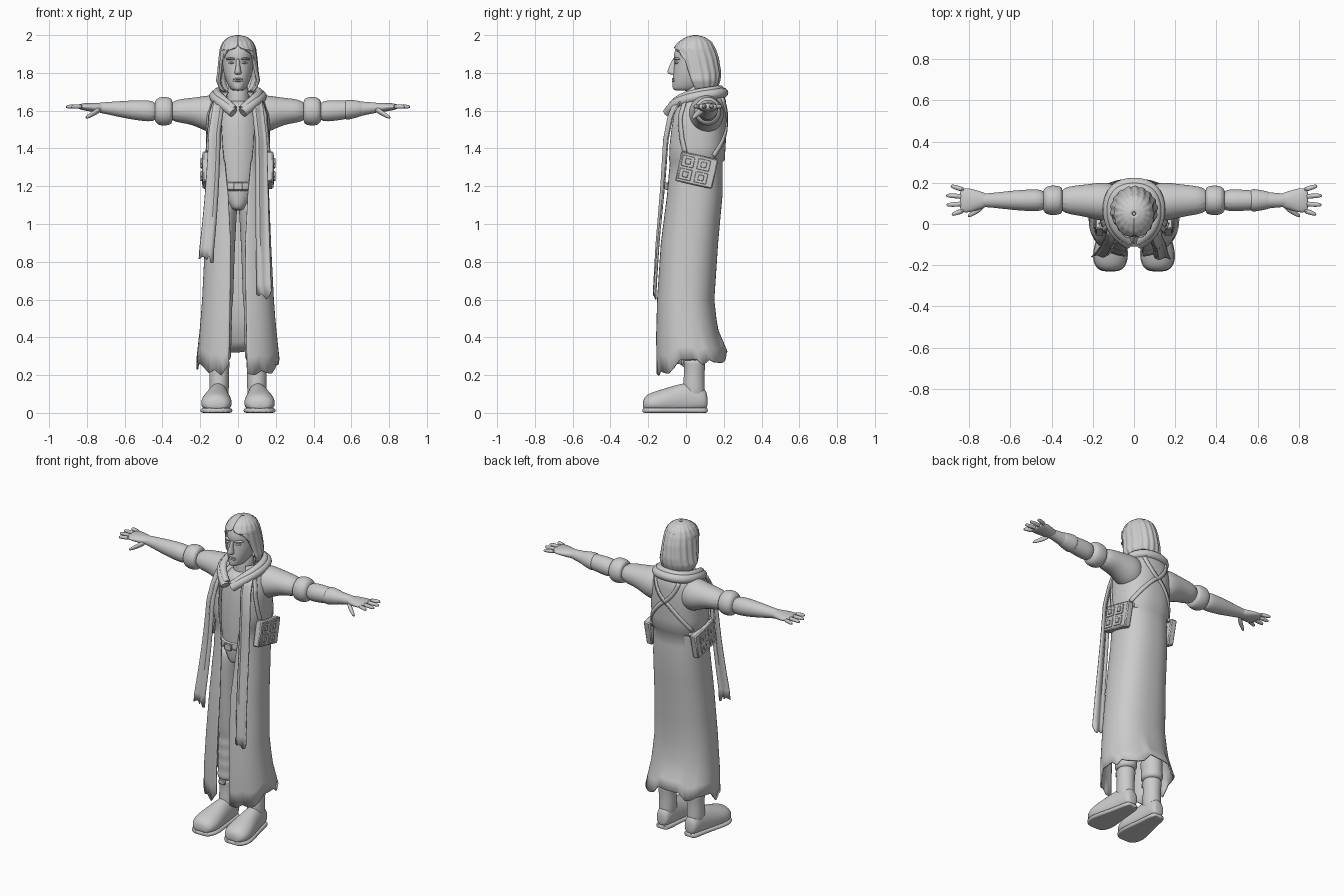
import bpy, bmesh, math, random
from mathutils import Vector

random.seed(4)
if "Cube" in bpy.data.objects:
    bpy.data.objects.remove(bpy.data.objects["Cube"], do_unlink=True)

grey = bpy.data.materials.new("plain grey")
grey.use_nodes = True
grey.diffuse_color = (0.6, 0.6, 0.6, 1)
grey.node_tree.nodes["Principled BSDF"].inputs["Base Color"].default_value = (0.6, 0.6, 0.6, 1)
made = []


def add(name, verts, faces, mirror=False, subsurf=0, thick=0.0, bevel=0.0):
    """Make a mesh object and give it its modifiers."""
    me = bpy.data.meshes.new(name)
    me.from_pydata([tuple(v) for v in verts], [], faces)
    bm = bmesh.new()
    bm.from_mesh(me)
    bmesh.ops.recalc_face_normals(bm, faces=bm.faces)
    bm.to_mesh(me)
    bm.free()
    me.materials.append(grey)
    ob = bpy.data.objects.new(name, me)
    bpy.context.collection.objects.link(ob)
    if thick:
        ob.modifiers.new("thickness", "SOLIDIFY").thickness = thick
    if bevel:
        ob.modifiers.new("bevel", "BEVEL").width = bevel
    if subsurf:
        ob.modifiers.new("smooth", "SUBSURF").levels = subsurf
        ob.modifiers["smooth"].render_levels = subsurf
    if mirror:
        ob.modifiers.new("mirror", "MIRROR")
    made.append(ob)
    return ob


def grid(rows, cols, close=False):
    return [(r * cols + c, r * cols + (c + 1) % cols, (r + 1) * cols + (c + 1) % cols, (r + 1) * cols + c)
            for r in range(rows - 1) for c in range(cols if close else cols - 1)]


def loft(name, axis, rings, n=14, clamp=None, subsurf=2, mirror=True):
    """Skin ellipses (position, centre pair, radius pair) along an axis."""
    order = {"x": (0, 1, 2), "y": (1, 0, 2), "z": (2, 0, 1)}[axis]
    verts = []
    for ring in rings:
        for i in range(n):
            t = math.tau * i / n
            v = [0, 0, 0]
            v[order[0]] = ring[0]
            v[order[1]] = ring[1] + ring[3] * math.cos(t)
            v[order[2]] = ring[2] + ring[4] * math.sin(t)
            if clamp:
                v[2] = min(max(v[2], clamp[0]), clamp[1])
            verts.append(v)
    last = (len(rings) - 1) * n
    faces = grid(len(rings), n, True) + [tuple(range(n)), tuple(range(last, last + n))]
    return add(name, verts, faces, mirror, subsurf)


def stack(name, profile, **kw):
    """Loft from rows of height, half width, front y, back y."""
    return loft(name, "z", [(z, 0, (f + b) / 2, rx, (b - f) / 2) for z, rx, f, b in profile], mirror=False, **kw)


def box(name, centre, size, tilt=0.0, bevel=0.004):
    c, s = math.cos(tilt), math.sin(tilt)
    verts = []
    for i in range(8):
        x, y, z = [(0.5 if i >> k & 1 else -0.5) * size[k] for k in range(3)]
        verts.append((centre[0] + x, centre[1] + y * c - z * s, centre[2] + y * s + z * c))
    faces = [(0, 1, 3, 2), (4, 5, 7, 6), (0, 1, 5, 4), (2, 3, 7, 6), (0, 2, 6, 4), (1, 3, 7, 5)]
    return add(name, verts, faces, centre[0] != 0, bevel=bevel)


def mix(table, z):
    """Interpolate a table of rows that run downwards in z."""
    for a, b in zip(table, table[1:]):
        if z >= b[0]:
            t = min(max((a[0] - z) / (a[0] - b[0]), 0), 1)
            return [p + (q - p) * t for p, q in zip(a[1:], b[1:])]
    return list(table[-1][1:])


def surf(profile, a, z, off=0.0, power=0.85):
    """Point on a garment; angle 0 is the front."""
    rx, f, b = mix(profile, z)
    bend = lambda v: math.copysign(abs(v) ** power, v)
    return Vector(((rx + off) * bend(math.sin(a)), (f + b) / 2 - ((b - f) / 2 + off) * bend(math.cos(a)), z))


# Coat: an open shell with a waist step and torn hem
coat = [(1.70, .09, -.01, .19), (1.66, .14, -.05, .21), (1.58, .17, -.08, .215), (1.45, .168, -.1, .212),
        (1.34, .168, -.1, .205), (1.325, .158, -.095, .193), (1.15, .165, -.105, .193), (.9, .175, -.135, .17),
        (.6, .19, -.155, .15), (.4, .205, -.16, .172), (.22, .22, -.158, .22)]
opening = [(1.7, .55), (1.4, .45), (1.15, .26), (.9, .17), (.2, .17)]
cols, teeth = 97, [random.uniform(-.025, .045) for _ in range(40)]
heights = [1.70, 1.68, 1.66, 1.62, 1.58, 1.5, 1.42, 1.34, 1.325, 1.25, 1.15, 1.02, .9, .75, .6, .5, .4, .31, .22]
verts = []
for z in heights:
    edge = mix(opening, z)[0]
    for i in range(cols):
        a = edge + (math.tau - 2 * edge) * i / (cols - 1)
        k, t = divmod(i / 3, 1)
        jag = teeth[int(k)] * (1 - t) + teeth[int(k) + 1] * t
        hem = .215 + .075 * (1 - math.cos(a)) / 2 + jag
        p = surf(coat, a, z)
        if z < .5:
            p.z = .5 - (.5 - z) * (.5 - hem) / .28
        verts.append(p)
add("long_coat", verts, grid(len(heights), cols), thick=.008)

# Clothing under the coat
stack("shirt", [(1.07, .035, -.06, .08), (1.1, .06, -.075, .13), (1.2, .12, -.085, .15), (1.4, .13, -.085, .17),
                (1.55, .13, -.075, .17), (1.62, .1, -.06, .16), (1.66, .06, -.02, .14)])
stack("belt", [(1.17, .1, -.06, .12), (1.175, .13, -.1, .16), (1.225, .13, -.1, .16), (1.23, .1, -.06, .12)], subsurf=1)
box("belt_buckle", (0, -.102, 1.2), (.05, .014, .042))

# Legs with wrapped shins
wraps = [(.27 + .035 * i, .1 - .001 * i, .045, .06 + .007 * (i % 2), .066 + .007 * (i % 2)) for i in range(10)]
loft("leg", "z", wraps + [(.66, .088, .04, .066, .075), (.9, .084, .04, .07, .09), (1.08, .075, .04, .073, .1),
                          (1.16, .06, .04, .06, .09)])
loft("boot_shaft", "z", [(.06, .1, .045, .05, .06), (.14, .1, .04, .054, .06), (.22, .1, .045, .052, .054),
                         (.27, .1, .045, .06, .062), (.285, .1, .045, .05, .05)])
box("boot_buckle", (.1, -.02, .27), (.045, .015, .03))
shoe = [(.115, .1, .06, .03, .04), (.095, .1, .07, .047, .07), (.02, .103, .07, .055, .1), (-.07, .11, .06, .072, .085),
        (-.15, .115, .052, .088, .068), (-.205, .115, .048, .075, .054), (-.23, .115, .04, .04, .03)]
loft("shoe", "y", shoe, clamp=(.02, .2))
loft("sole", "y", [(y * 1.01, x, .012, rx * 1.05, .06) for y, x, z, rx, rz in shoe], clamp=(0, .026))

# Arms, rolled sleeves and hands
loft("sleeve", "x", [(.06, .1, 1.58, .08, .09), (.13, .107, 1.58, .1, .108), (.19, .11, 1.588, .09, .09),
                     (.26, .115, 1.6, .076, .068), (.37, .115, 1.597, .064, .06)])
loft("rolled_cuff", "x", [(.345, .115, 1.597, .055, .055), (.355, .115, 1.597, .07, .073), (.39, .115, 1.597, .075, .08),
                          (.425, .115, 1.597, .071, .075), (.445, .115, 1.597, .05, .05)])
loft("forearm", "x", [(.42, .115, 1.595, .054, .058), (.5, .115, 1.6, .055, .057), (.57, .115, 1.604, .05, .051),
                      (.65, .115, 1.61, .041, .04), (.72, .115, 1.615, .033, .029), (.76, .115, 1.617, .035, .024)])
loft("glove_cuff", "x", [(.565, .115, 1.604, .045, .045), (.57, .115, 1.604, .06, .057), (.62, .115, 1.608, .05, .049),
                         (.68, .115, 1.612, .038, .034)], mirror=False)
loft("palm", "x", [(.70, .115, 1.615, .03, .026), (.75, .115, 1.616, .045, .027), (.8, .115, 1.62, .062, .022),
                   (.835, .115, 1.621, .06, .016), (.845, .115, 1.621, .05, .01)])
for i, tip in enumerate((.885, .91, .912, .89)):
    y = .066 + .033 * i
    spread = (i - 1.5) * .012
    loft(f"finger_{i + 1}", "x", [(.82, y, 1.621, .014, .014), (.86, y + spread * .6, 1.623, .013, .013),
                                  (tip - .008, y + spread, 1.621, .011, .011), (tip, y + spread, 1.62, .005, .005)], n=8, subsurf=1)
loft("thumb", "x", [(.725, .095, 1.61, .02, .018), (.755, .07, 1.592, .019, .018), (.785, .05, 1.574, .014, .014),
                    (.808, .038, 1.562, .008, .008)], n=8)

# Head and neck
stack("neck", [(1.58, .07, -.01, .14), (1.65, .06, -.005, .13), (1.76, .058, -.005, .13)])
stack("head", [(1.705, .025, -.06, .06), (1.715, .042, -.073, .09), (1.745, .06, -.074, .12), (1.79, .075, -.07, .14),
               (1.83, .083, -.066, .16), (1.865, .084, -.062, .16), (1.885, .084, -.068, .16), (1.93, .08, -.06, .15),
               (1.97, .06, -.03, .12)], n=18)
stack("nose", [(1.79, .012, -.083, -.04), (1.797, .021, -.097, -.04), (1.808, .018, -.102, -.04),
               (1.84, .011, -.088, -.04), (1.88, .011, -.07, -.04)], n=10)
for side in (-1, 1):
    loft("eyebrow", "x", [(side * .014, -.058, 1.872, .013, .006), (side * .04, -.056, 1.878, .014, .008),
                          (side * .066, -.036, 1.872, .01, .005)], n=8, mirror=False)
    loft("eye", "x", [(side * .018, -.055, 1.853, .004, .003), (side * .034, -.055, 1.854, .011, .008),
                      (side * .052, -.042, 1.853, .005, .003)], n=8, mirror=False)
for z in (1.757, 1.768):
    loft("lip", "x", [(-.03, -.062, z, .004, .002), (0, -.073, z, .008, .007), (.03, -.062, z, .004, .002)],
         n=8, mirror=False)

# Swept-back hair, grooved into locks
hair = [(2.0, .01, .04, .06), (1.99, .05, 0, .1), (1.965, .078, -.04, .135), (1.93, .094, -.066, .155),
        (1.88, .1, -.07, .172), (1.8, .108, -.06, .184), (1.76, .115, -.05, .18), (1.72, .1, -.02, .165), (1.7, .08, .0, .14)]
hairline = [(2.0, 0), (1.945, 0), (1.93, .25), (1.91, .75), (1.87, 1.05), (1.78, 1.2), (1.7, 1.3)]
verts = []
for r in range(33):
    z = 2.0 - .3 * (r / 32) ** 1.3
    edge = mix(hairline, z)[0]
    for i in range(73):
        a = edge + (math.tau - 2 * edge) * i / 72
        verts.append(surf(hair, a, z, .003 * math.sin(18 * a + 12 * z) * min(1, r / 8), 1))
add("hair", verts, grid(33, 73), thick=.012)

# Rolled collar around the neck
for name, lift, size in (("collar", 0, .027), ("collar_inner_roll", .018, .022)):
    curve = bpy.data.curves.new(name, "CURVE")
    curve.dimensions = "3D"
    curve.bevel_depth, curve.bevel_resolution, curve.use_fill_caps = size, 4, True
    spline = curve.splines.new("NURBS")
    half = [(.025, -.095, 1.59), (.085, -.06, 1.64), (.13, .02, 1.67), (.125, .13, 1.685), (.07, .2, 1.695)]
    points = half + [(-x, y, z) for x, y, z in reversed(half)]
    spline.points.add(len(points) - 1)
    for p, (x, y, z) in zip(spline.points, points):
        p.co = (x * (1 - lift * 6), y * (1 - lift * 5), z + lift, 1)
    spline.use_endpoint_u, spline.order_u = True, 4
    curve.materials.append(grey)
    bpy.context.collection.objects.link(bpy.data.objects.new(name, curve))

# Scarf tails with frayed ends
hang = [(1.66, -.05), (1.58, -.09), (1.45, -.115), (1.2, -.13), (.9, -.155), (.6, -.172)]
for name, side, end, drift in (("scarf_tail_left", 1, .64, .015), ("scarf_tail_right", -1, .84, .045)):
    verts = []
    for r in range(25):
        t = r / 24
        z = 1.65 + (end - 1.65) * t
        for c in range(7):
            u = c / 3 - 1
            x = .1 + .022 * min(1, t * 5) + drift * t * t + u * (.03 + .008 * t)
            y = mix(hang, z)[0] + .006 * math.sin(u * 4) + .025 * max(u, 0) * (1 - t)
            fray = random.uniform(-.05, .02) if r == 24 else 0
            verts.append((side * x, y, z + fray))
    add(name, verts, grid(25, 7), thick=.007)

# Crossed back straps and front straps, laid on the coat
routes = {"back_strap": [(math.pi - .6, 1.67), (math.pi, 1.54), (math.pi + 1.0, 1.36)],
          "front_strap": [(.95, 1.66), (.95, 1.55), (1.25, 1.38)],
          "waist_strap": [(1.95, 1.34), (2.3, 1.335)]}
for name, route in routes.items():
    path = [(a + (c - a) * i / 10, z + (d - z) * i / 10)
            for (a, z), (c, d) in zip(route, route[1:]) for i in range(11)]
    path = [p for i, p in enumerate(path) if i == 0 or p != path[i - 1]]
    centre = [surf(coat, a, z, .007) for a, z in path]
    verts = []
    for i, (a, z) in enumerate(path):
        run = centre[min(i + 1, len(path) - 1)] - centre[max(i - 1, 0)]
        out = surf(coat, a, z, .03) - surf(coat, a, z)
        across = run.cross(out).normalized() * .012
        verts += [centre[i] - across, centre[i] + across]
    add(name, verts, grid(len(path), 2), mirror=True, thick=.01)

# Side satchels with pocket clasps
tilt = -.22
box("satchel", (.166, .057, 1.285), (.042, .2, .16), tilt, .006)
for u, w in ((-.055, .035), (-.055, -.035), (.03, -.035), (.03, .035)):
    y = .057 + u * math.cos(tilt) - w * math.sin(tilt)
    z = 1.285 + u * math.sin(tilt) + w * math.cos(tilt)
    box("satchel_pocket", (.188, y, z), (.007, .066, .058), tilt, .002)
    box("satchel_clasp", (.193, y, z), (.009, .03, .03), tilt, .002)

bpy.ops.object.select_all(action="DESELECT")
for ob in made:
    ob.select_set(True)
bpy.context.view_layer.objects.active = made[0]
bpy.ops.object.shade_smooth_by_angle(angle=math.radians(40))
